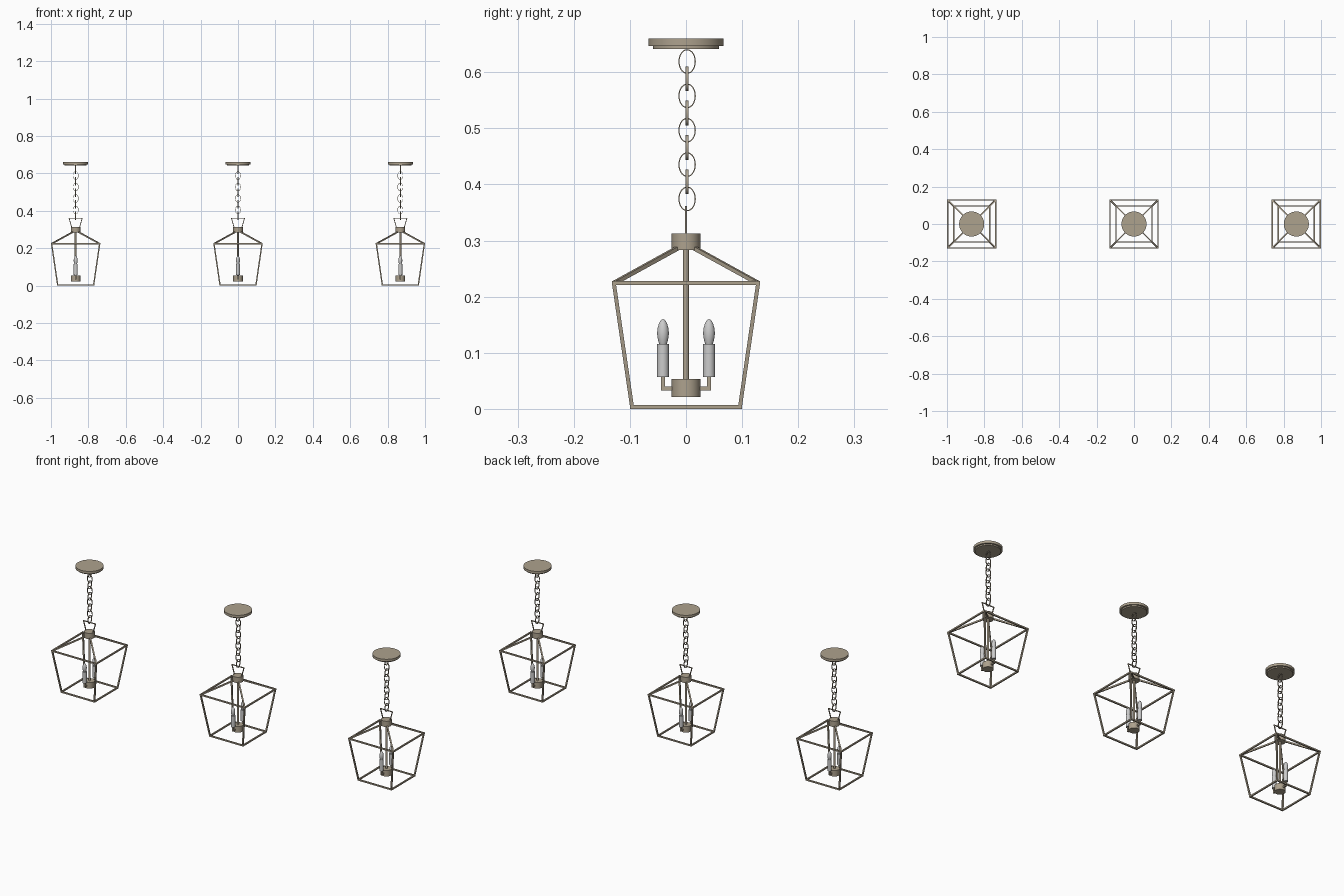
import bpy, bmesh, math
from mathutils import Vector

if "Cube" in bpy.data.objects:
    bpy.data.objects.remove(bpy.data.objects["Cube"])

brass = bpy.data.materials.new("brushed_metal")
brass.diffuse_color = (0.42, 0.36, 0.27, 1)
brass.use_nodes = True
brass.node_tree.nodes["Principled BSDF"].inputs["Base Color"].default_value = brass.diffuse_color
parts = []


def finish(bm, name, mat=brass, smooth=True):
    bmesh.ops.recalc_face_normals(bm, faces=bm.faces)
    me = bpy.data.meshes.new(name)
    bm.to_mesh(me)
    bm.free()
    if mat:
        me.materials.append(mat)
    ob = bpy.data.objects.new(name, me)
    bpy.context.collection.objects.link(ob)
    if smooth:
        bpy.ops.object.select_all(action='DESELECT')
        ob.select_set(True)
        bpy.context.view_layer.objects.active = ob
        bpy.ops.object.shade_smooth_by_angle(angle=math.radians(35))
    parts.append(ob)


def lathe(bm, profile, x=0, y=0, n=32):
    """Revolve (radius, z) points around a vertical axis, capping the ends."""
    rings = [[bm.verts.new((x + r * math.cos(2 * math.pi * i / n),
                            y + r * math.sin(2 * math.pi * i / n), z))
              for i in range(n)] for r, z in profile]
    for a, b in zip(rings, rings[1:]):
        for i in range(n):
            j = (i + 1) % n
            bm.faces.new((a[i], a[j], b[j], b[i]))
    bm.faces.new(rings[0])
    bm.faces.new(rings[-1])


def beam(bm, a, b, w, horizontal_ends=False, extend=0.0):
    """Square bar from a to b; optionally with level-cut ends."""
    a, b = Vector(a), Vector(b)
    d = (b - a).normalized()
    a, b = a - d * extend, b + d * extend
    if horizontal_ends:
        u, v = Vector((1, 0, 0)), Vector((0, 1, 0))
    else:
        u = d.cross(Vector((0, 0, 1)))
        u = u.normalized() if u.length > 1e-4 else Vector((1, 0, 0))
        v = d.cross(u)
    h = w / 2
    ends = [[bm.verts.new(p + u * s * h + v * t * h)
             for s, t in ((-1, -1), (1, -1), (1, 1), (-1, 1))] for p in (a, b)]
    for i in range(4):
        j = (i + 1) % 4
        bm.faces.new((ends[0][i], ends[0][j], ends[1][j], ends[1][i]))
    bm.faces.new(ends[0])
    bm.faces.new(ends[1])


def link(bm, z, along_y, ry=0.0145, rz=0.021, band=0.005, thick=0.002, n=28):
    """Oval chain link made of a flat band."""
    sec = [(-thick / 2, -band / 2), (thick / 2, -band / 2),
           (thick / 2, band / 2), (-thick / 2, band / 2)]
    rings = []
    for i in range(n):
        t = 2 * math.pi * i / n
        ring = []
        for dr, ax in sec:
            s = (ry + dr) * math.cos(t)
            h = z + (rz + dr) * math.sin(t)
            ring.append(bm.verts.new((ax, s + 0.002, h) if along_y else (s, ax + 0.002, h)))
        rings.append(ring)
    for i in range(n):
        a, b = rings[i], rings[(i + 1) % n]
        for k in range(4):
            m = (k + 1) % 4
            bm.faces.new((a[k], a[m], b[m], b[k]))


# ceiling canopy
bm = bmesh.new()
lathe(bm, [(0.059, 0.641), (0.059, 0.647), (0.067, 0.647), (0.067, 0.66)], n=48)
finish(bm, "canopy")

# chain of alternating links
bm = bmesh.new()
for i in range(9):
    link(bm, 0.619 - i * 0.0306, i % 2 == 0)
finish(bm, "chain")

# trapezoid hanger loop
bm = bmesh.new()
pts = [(-0.021, 0, 0.312), (-0.035, 0, 0.360), (0.035, 0, 0.360), (0.021, 0, 0.312)]
for a, b in zip(pts, pts[1:]):
    beam(bm, a, b, 0.004, extend=0.001)
finish(bm, "hanger_loop", smooth=False)

# top hub, centre stem, lower hub
bm = bmesh.new()
lathe(bm, [(0.0255, 0.283), (0.0255, 0.313)])
finish(bm, "top_hub")
bm = bmesh.new()
lathe(bm, [(0.0052, 0.05), (0.0052, 0.285)], n=16)
finish(bm, "centre_stem")
bm = bmesh.new()
lathe(bm, [(0.0255, 0.021), (0.0255, 0.053)])
finish(bm, "lower_hub")

# open cage: two square rims, corner posts and roof bars
W, TOP, BOT, ZT, ZB = 0.007, 0.1285, 0.0965, 0.224, 0.0055
bm = bmesh.new()
corners = [(-1, -1), (1, -1), (1, 1), (-1, 1)]
for i, (sx, sy) in enumerate(corners):
    nx, ny = corners[(i + 1) % 4]
    for h, z in ((TOP, ZT), (BOT, 0.0035)):
        beam(bm, (sx * h, sy * h, z), (nx * h, ny * h, z), W, extend=W / 2)
    beam(bm, (sx * BOT, sy * BOT, ZB), (sx * TOP, sy * TOP, ZT), W, horizontal_ends=True)
    beam(bm, (sx * 0.014, sy * 0.014, 0.287), (sx * TOP, sy * TOP, ZT), W)
finish(bm, "cage", smooth=False)

# candle arms
bm = bmesh.new()
for s in (-1, 1):
    beam(bm, (0, s * 0.02, 0.036), (0, s * 0.041, 0.036), W, extend=W / 2)
    beam(bm, (0, s * 0.041, 0.036), (0, s * 0.041, 0.058), W)
finish(bm, "candle_arms", smooth=False)

# candle sleeves and bulbs (grey)
bm = bmesh.new()
for s in (-1, 1):
    lathe(bm, [(0.0105, 0.057), (0.0105, 0.116)], y=s * 0.041, n=24)
finish(bm, "candle_sleeves", None)
bm = bmesh.new()
for s in (-1, 1):
    lathe(bm, [(0.0065, 0.115), (0.0088, 0.122), (0.0102, 0.130), (0.0104, 0.137),
               (0.0094, 0.145), (0.0073, 0.152), (0.0045, 0.157), (0.001, 0.16)],
          y=s * 0.041, n=24)
finish(bm, "bulbs", None)

# three identical pendants in a row
for ob in list(parts):
    for side, x in (("left", -0.868), ("right", 0.868)):
        c = ob.copy()
        c.name = f"{ob.name}_{side}"
        c.location.x = x
        bpy.context.collection.objects.link(c)
